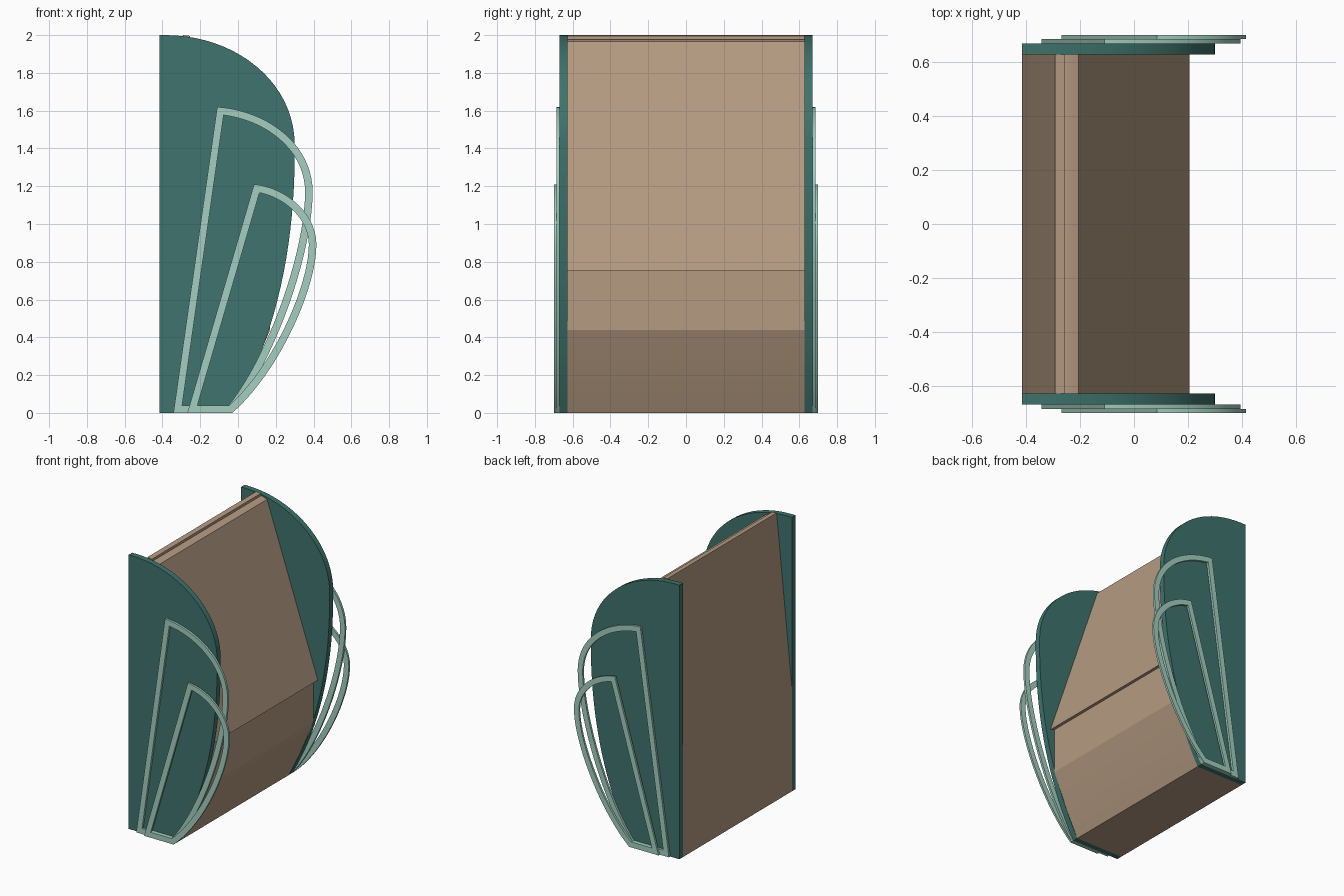
import bpy, bmesh, math

if "Cube" in bpy.data.objects:
    bpy.data.objects.remove(bpy.data.objects["Cube"])


def material(name, rgb):
    lin = [((c / 255 + 0.055) / 1.055) ** 2.4 for c in rgb]
    m = bpy.data.materials.new(name)
    m.diffuse_color = (*lin, 1)
    m.use_nodes = True
    m.node_tree.nodes["Principled BSDF"].inputs["Base Color"].default_value = m.diffuse_color
    return m


BROWN = material("tan brown", (181, 155, 130))
GREEN = material("deep teal", (62, 115, 109))
MINT = material("pale mint", (163, 206, 192))


def bezier(a, b, c, d, n=20):
    """Points on a cubic curve, without its first point."""
    pts = []
    for i in range(1, n + 1):
        t = i / n
        w = ((1 - t) ** 3, 3 * t * (1 - t) ** 2, 3 * t * t * (1 - t), t ** 3)
        pts.append(tuple(sum(k * p[j] for k, p in zip(w, (a, b, c, d))) for j in (0, 1)))
    return pts


def slab(name, profile, y0, y1, mat, rim=None):
    """Extrude an x-z profile from y0 to y1; with rim, keep only a border band."""
    bm = bmesh.new()
    face = bm.faces.new([bm.verts.new((x, y0, z)) for x, z in profile])
    if rim:
        bm.normal_update()
        bmesh.ops.inset_individual(bm, faces=[face], thickness=rim, use_even_offset=True)
        bmesh.ops.delete(bm, geom=[face], context='FACES')
    ext = bmesh.ops.extrude_face_region(bm, geom=bm.faces[:], use_keep_orig=True)
    for v in ext["geom"]:
        if isinstance(v, bmesh.types.BMVert):
            v.co.y = y1
    bmesh.ops.recalc_face_normals(bm, faces=bm.faces[:])
    me = bpy.data.meshes.new(name)
    bm.to_mesh(me)
    bm.free()
    me.materials.append(mat)
    me.shade_smooth()
    me.set_sharp_from_angle(angle=math.radians(20))
    ob = bpy.data.objects.new(name, me)
    bpy.context.collection.objects.link(ob)
    return ob


# Central body: leaning back, overhanging sloped front, faceted lower front
body = [(-0.415, 0), (-0.415, 0.76), (-0.292, 2.0), (-0.255, 1.996),
        (-0.255, 1.978), (-0.243, 1.978), (-0.205, 1.965), (0.205, 0.755),
        (0.17, 0.767), (0.17, 0.44), (0.06, 0.18), (-0.03, 0)]
slab("body", body, -0.628, 0.628, BROWN)

# Side panel outline: straight back, rounded top, front tapering to the foot
foot = (-0.03, 0)
panel = [(-0.415, 0), (-0.415, 2.0), (-0.385, 2.0)]
panel += bezier((-0.385, 2.0), (-0.01, 2.0), (0.30, 1.75), (0.30, 1.42))
panel += bezier((0.30, 1.42), (0.305, 0.90), (0.21, 0.42), foot)

# Two leaning decorative loops
large = [(-0.342, 0), (-0.11, 1.62)]
large += bezier((-0.11, 1.62), (0.16, 1.60), (0.395, 1.42), (0.395, 1.17))
large += bezier((0.395, 1.17), (0.395, 0.85), (0.20, 0.28), foot)
small = [(-0.268, 0), (0.085, 1.21)]
small += bezier((0.085, 1.21), (0.25, 1.195), (0.415, 1.06), (0.415, 0.89))
small += bezier((0.415, 0.89), (0.415, 0.66), (0.22, 0.22), foot)

# Same layers on both sides
for side, s in (("front", -1), ("rear", 1)):
    slab(side + "_side_panel", panel, s * 0.628, s * 0.669, GREEN)
    slab(side + "_large_loop", large, s * 0.669, s * 0.685, MINT, rim=0.04)
    slab(side + "_small_loop", small, s * 0.685, s * 0.70, MINT, rim=0.04)
